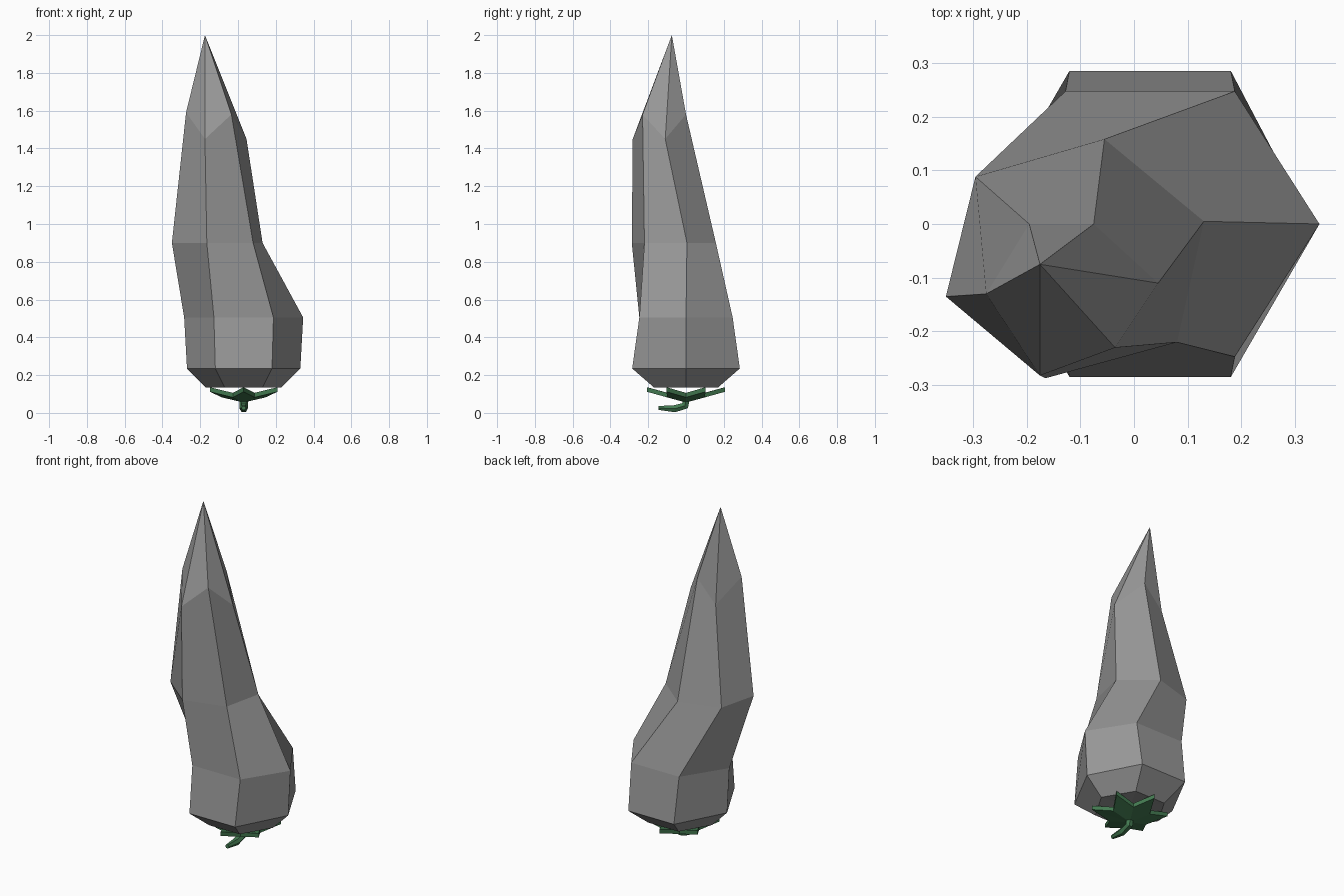
import bpy, bmesh
from math import sin, cos, radians
from mathutils import Vector

if "Cube" in bpy.data.objects:
    bpy.data.objects.remove(bpy.data.objects["Cube"], do_unlink=True)


def material(name, rgb):
    m = bpy.data.materials.new(name)
    m.use_nodes = True
    m.diffuse_color = (*rgb, 1)
    m.node_tree.nodes["Principled BSDF"].inputs["Base Color"].default_value = (*rgb, 1)
    return m


grey = material("matte grey", (0.31, 0.31, 0.31))
green = material("leaf green", (0.055, 0.19, 0.08))
CENTRE = 0.03


def hexagon(rx, ry, z):
    half = ry / sin(radians(60))
    return [(CENTRE + rx * cos(radians(a)), half * sin(radians(a)), z)
            for a in range(0, 360, 60)]


def loft(name, start, rings, end, mat):
    """Skin a stack of closed rings; start and end are the pole points."""
    bm = bmesh.new()
    loops = [[bm.verts.new(p) for p in ring] for ring in rings]
    n = len(loops[0])
    for low, high in zip(loops, loops[1:]):
        for i in range(n):
            j = (i + 1) % n
            bm.faces.new((low[i], low[j], high[j], high[i]))
    for pole, ring in ((start, loops[0]), (end, loops[-1])):
        v = bm.verts.new(pole)
        for i in range(n):
            bm.faces.new((ring[i], ring[(i + 1) % n], v))
    bmesh.ops.recalc_face_normals(bm, faces=bm.faces)
    me = bpy.data.meshes.new(name)
    bm.to_mesh(me)
    bm.free()
    me.materials.append(mat)
    ob = bpy.data.objects.new(name, me)
    bpy.context.collection.objects.link(ob)
    return ob


# Body: faceted six-sided pod, twisting and leaning toward its tip
waist = [(0.13, 0.005, 0.9), (-0.055, 0.158, 0.9), (-0.295, 0.088, 0.9),
         (-0.35, -0.135, 0.9), (-0.165, -0.287, 0.9), (0.08, -0.22, 0.9)]
shoulder = [(0.045, -0.11, 1.45), (-0.075, 0, 1.58), (-0.195, 0, 1.45),
            (-0.275, -0.13, 1.59), (-0.175, -0.282, 1.45), (-0.035, -0.23, 1.58)]
loft("pod_body", (CENTRE, 0, 0.15),
     [hexagon(0.2, 0.17, 0.135), hexagon(0.3, 0.285, 0.235),
      hexagon(0.315, 0.247, 0.505), waist, shoulder],
     (-0.175, -0.075, 2), grey)


# Calyx: six-pointed cupped star with a thin rim
def star(lift):
    pts = []
    for i in range(12):
        a = radians(30 * i)
        r, z = (0.207, 0.112) if i % 2 else (0.115, 0.082)
        pts.append((CENTRE + r * cos(a), r * sin(a), z + lift))
    return pts


loft("calyx", (CENTRE, 0, 0.055), [star(0), star(0.024)], (CENTRE, 0, 0.08), green)

# Stem: short hooked stalk bending to the front
curve = bpy.data.curves.new("stem", "CURVE")
curve.dimensions = "3D"
curve.bevel_depth = 0.024
curve.bevel_resolution = 1
curve.use_fill_caps = True
path = [(0, 0.07, 0.9), (-0.005, 0.038, 0.95), (-0.06, 0.022, 0.9), (-0.145, 0.026, 0.5)]
spline = curve.splines.new("POLY")
spline.points.add(len(path) - 1)
for p, (y, z, r) in zip(spline.points, path):
    p.co = (CENTRE, y, z, 1)
    p.radius = r
curve.materials.append(green)
stem = bpy.data.objects.new("stem", curve)
bpy.context.collection.objects.link(stem)
spline.use_smooth = False
